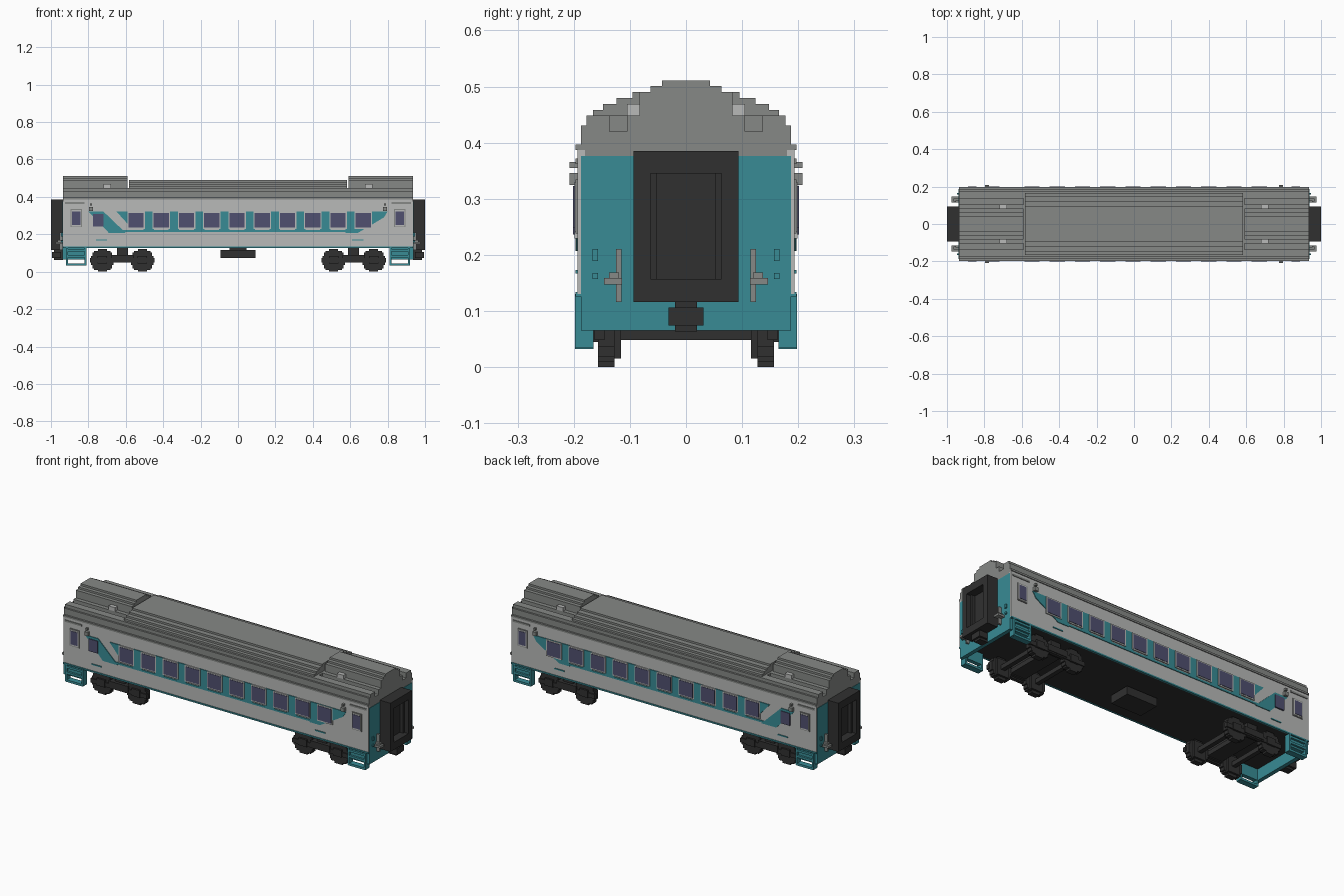
import bpy, bmesh
from mathutils import Vector

default_cube = bpy.data.objects.get("Cube")
if default_cube:
    bpy.data.objects.remove(default_cube, do_unlink=True)


def material(name, red, green, blue):
    result = bpy.data.materials.new(name)
    result.use_nodes = True
    result.diffuse_color = (red, green, blue, 1)
    shader = result.node_tree.nodes["Principled BSDF"]
    shader.inputs["Base Color"].default_value = result.diffuse_color
    return result


SILVER = material("silver", .48, .49, .48)
GREY = material("roof_grey", .24, .25, .24)
TEAL = material("teal", .04, .26, .3)
DARK = material("dark", .03, .03, .03)
GLASS = material("window_glass", .08, .08, .16)


def around(centre, half):
    return centre - half, centre + half


def box(x_range, y_range, z_range):
    # an outline in the x-z plane with a y range to extrude it through
    left, right = x_range
    bottom, top = z_range
    return [(left, bottom), (right, bottom), (right, top), (left, top)], y_range


def part(name, colour, solids, mirror="xy"):
    bm = bmesh.new()
    for outline, (near, far) in solids:
        face = bm.faces.new([bm.verts.new((x, near, z)) for x, z in outline])
        extruded = bmesh.ops.extrude_face_region(bm, geom=[face])["geom"]
        moved = [item for item in extruded if isinstance(item, bmesh.types.BMVert)]
        bmesh.ops.translate(bm, vec=Vector((0, far - near, 0)), verts=moved)
    for axis in mirror:
        copied = bmesh.ops.duplicate(bm, geom=bm.verts[:] + bm.edges[:] + bm.faces[:])["geom"]
        moved = [item for item in copied if isinstance(item, bmesh.types.BMVert)]
        flip = Vector((-1, 1, 1)) if axis == "x" else Vector((1, -1, 1))
        bmesh.ops.scale(bm, vec=flip, verts=moved)
    bmesh.ops.recalc_face_normals(bm, faces=bm.faces)
    mesh = bpy.data.meshes.new(name)
    bm.to_mesh(mesh)
    bm.free()
    mesh.materials.append(colour)
    bpy.context.collection.objects.link(bpy.data.objects.new(name, mesh))


# Main levels, from the side walls outward and from the floor up
END, WALL, SIDE = .935, .193, .187
FLOOR, EAVE, GUTTER, SHOULDER = .13, .376, .42, .448
STEP = .0105
PAINT, FRAME, PANE = [(SIDE, WALL + lift) for lift in (.004, .006, .008)]
FULL, HALF_END = around(0, END), (0, END)

# Body shell, floor and end walls
part("side_wall", SILVER, [box(FULL, (.18, WALL), (FLOOR, EAVE + STEP))], "y")
part("floor", DARK, [box(FULL, around(0, SIDE), (FLOOR - .003, FLOOR + STEP))], "")
part("end_wall", TEAL, [box((END - .02, END + .002), around(0, SIDE), (.065, EAVE))], "x")
part("sill_stripe", TEAL, [box(HALF_END, PAINT, around(FLOOR, .004))])

# Stepped roof: shoulders with a groove at each end, centre panel and end hoods
HOOD_START = .592
hood_span, centre_span = (HOOD_START, END), (0, HOOD_START)
GROOVE_INNER, GROOVE_OUTER, SHOULDER_EDGE = .105, .136, .177
part("roof_base", GREY, [box(HALF_END, (0, SIDE), (EAVE, GUTTER)),
                         box(centre_span, (0, SIDE), (GUTTER, GUTTER + STEP)),
                         box(centre_span, (0, SHOULDER_EDGE), (GUTTER, SHOULDER))])
part("roof_shoulder", GREY, [box(hood_span, (GROOVE_OUTER, SIDE), (GUTTER, GUTTER + STEP)),
                             box(hood_span, (GROOVE_OUTER, SHOULDER_EDGE), (GUTTER, SHOULDER)),
                             box(hood_span, (0, GROOVE_INNER), (GUTTER, SHOULDER))])
part("roof_cornice", GREY, [box(HALF_END, (SIDE, WALL + .004), around(EAVE + .016, .005))])

panel_steps, hood_steps = [], []
for level in range(4):
    half_width = .166 - .016 * level - .0025 * level ** 2
    bottom = SHOULDER + STEP * level
    panel_steps.append(box(around(0, HOOD_START - .01), around(0, half_width), (bottom, bottom + STEP)))
for level in range(3):
    top = .49 + STEP * level
    hood_steps.append(box(hood_span, around(0, .083 - .02 * level), (SHOULDER, top)))
part("roof_panel", GREY, panel_steps, "")
part("roof_hood", GREY, hood_steps, "x")
part("roof_lamp", SILVER, [box(around(.7, .02), (.08, GROOVE_INNER), (SHOULDER, SHOULDER + 2 * STEP))])

# Passenger windows with silver frames
PITCH, FIRST, WINDOW_Z = .135, -.545, .275
centres = [FIRST + PITCH * index for index in range(10)]
part("window_frame", SILVER, [box(around(x, .047), FRAME, around(WINDOW_Z, .046)) for x in centres], "y")
part("window", GLASS, [box(around(x, .041), PANE, around(WINDOW_Z, .039)) for x in centres], "y")
part("small_window", GLASS, [box(around(-.748, .028), PANE, around(WINDOW_Z, .034))], "y")

# Teal livery: columns between windows, waist line, dashes and slanted ends
TOP, WAIST, TAIL = .322, .222, .207
part("livery_columns", TEAL, [box(around(x + PITCH / 2, .028), PAINT, (WAIST, TOP)) for x in centres[:-1]], "y")
part("livery_waist_line", TEAL, [box((0, .62), PAINT, (WAIST - STEP, WAIST))])
part("livery_dash", TEAL, [box(around(x, .03), PAINT, around(.17, .003)) for x in (-.73, .64)], "y")
tail_band = [(-.8, TOP), (-.72, TOP), (-.6, TAIL), (-.69, TAIL)]
tail_corner = [(-.65, TOP), (-.585, TOP), (-.585, .25)]
nose_band = [(.575, TOP), (.8, TOP), (.78, .29), (.64, TAIL), (.575, TAIL)]
part("livery_slants", TEAL, [(outline, PAINT) for outline in (tail_band, tail_corner, nose_band)], "y")

# Vestibule doors near both ends, with a grab rail and marker lamps
DOOR_X, DOOR_Z = .865, .286
part("door_frame", GREY, [box(around(DOOR_X, .03), PAINT, around(DOOR_Z, .048))])
part("door_panel", SILVER, [box(around(DOOR_X, .026), FRAME, around(DOOR_Z, .044))])
part("door_window", GLASS, [box(around(DOOR_X, .022), PANE, around(DOOR_Z, .037))])
part("door_rail", GREY, [box(around(.872, .052), PAINT, around(.367, .005))])
part("marker_lamp", GREY, [box(around(.785, half), (SIDE, .208), around(z, half))
                           for z, half in ((.335, STEP), (.36, STEP / 2))])

# Boarding steps: box, treads and side rails
step_left, step_right = step_span = around(DOOR_X, .05)
tread_depth = (.165, WALL + .005)
treads = [box(step_span, tread_depth, around(z, .006)) for z in (.038, .082, .114)]
rails = [box(around(x, .005), tread_depth, (.034, FLOOR)) for x in step_span]
part("boarding_step", TEAL, [box(step_span, (.165, SIDE), (.066, FLOOR))] + treads + rails)

# Gangway frame around a recessed door, and the coupler below
SILL, LINTEL, JAMB = .157, .345, .063
gangway_span, inner_trim = (END, 1), (.95, .975)
part("gangway", DARK, [box(gangway_span, (JAMB, .094), (.116, .385)),
                       box(gangway_span, (0, JAMB), (LINTEL, .385)),
                       box(gangway_span, (0, JAMB), (.116, SILL)),
                       box((END, .955), (0, JAMB), (SILL, LINTEL)),
                       box(inner_trim, (JAMB - STEP, JAMB), (SILL, LINTEL))])
part("coupler", DARK, [box((END, .985), around(0, .02), around(.09, .027)),
                       box((END + STEP, .995), around(0, .031), around(.09, .016))], "x")

# End wall hoses and sockets
part("brake_hose", GREY, [box((END, .955), around(.12, .005), around(.163, .047)),
                          box((END, .975), around(.13, .016), around(.153, .006)),
                          box((END, .965), around(.128, .009), around(.158, STEP))])
part("end_socket", TEAL, [box((END, END + STEP), around(.162, .005), around(z, half))
                          for z, half in ((.2, STEP), (.162, STEP / 2))])

# Bogies: stepped wheels with axles, side frames and bolster
BOGIE, AXLE_Z = .618, .06
TREAD, FLANGE, OUTER = (.127, .157), (.116, .127), (.13, .167)
wheels, frames = [], []
for axle_x in around(BOGIE, .107):
    for half_length, half_height in ((.024, .06), (.044, .05), (.052, .042), (.06, .024)):
        wheels.append(box(around(axle_x, half_length), TREAD, around(AXLE_Z, half_height)))
    wheels.append(box(around(axle_x, .035), FLANGE, around(AXLE_Z, .045)))
    wheels.append(box(around(axle_x, .012), (0, .127), around(AXLE_Z, .012)))
    frames.append(box(around(axle_x, .025), OUTER, around(.065, .02)))
frames.append(box(around(BOGIE, .172), (.145, .163), around(AXLE_Z, .012)))
frames.append(box(around(BOGIE, .06), OUTER, around(.072, .017)))
frames.append(box(around(BOGIE, .045), (0, .135), (AXLE_Z, .085)))
frames.append(box(around(BOGIE, .03), (0, .15), (.085, FLOOR)))
part("bogie_wheels", DARK, wheels)
part("bogie_frames", DARK, frames)

# Equipment box hung under the floor
part("equipment_box", DARK, [box(around(0, .093), around(0, .06), (.072, .117)),
                             box(around(0, .045), around(0, .03), (.117, FLOOR))], "")
